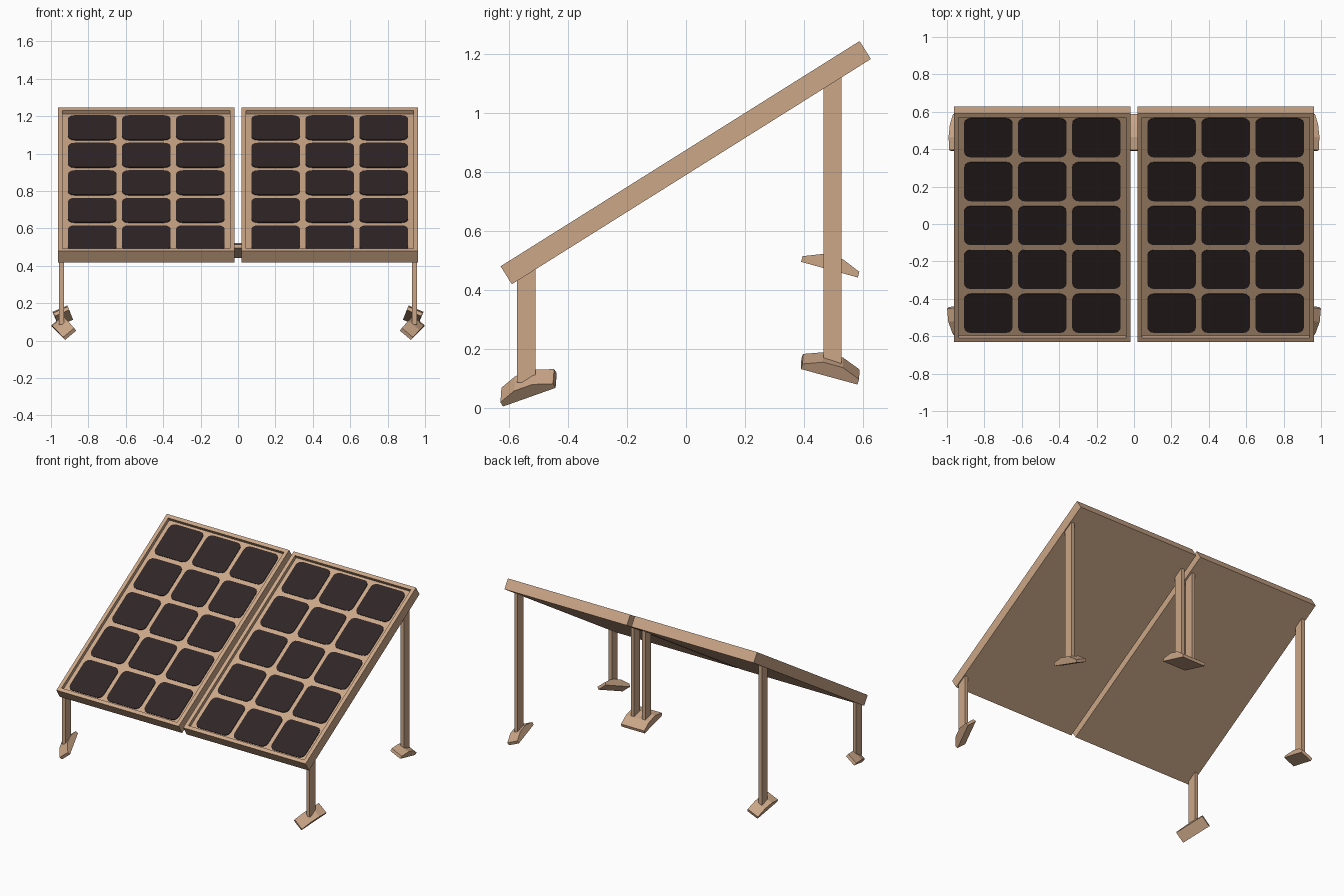
import bpy, bmesh
from math import radians, tan
from mathutils import Matrix, Vector

if "Cube" in bpy.data.objects:
    bpy.data.objects.remove(bpy.data.objects["Cube"])

TILT = radians(32.1)
PANEL_W, PANEL_L, PANEL_T = 0.945, 1.44, 0.072
RIM, RECESS = 0.036, 0.024


def material(name, color):
    m = bpy.data.materials.new(name)
    m.use_nodes = True
    m.diffuse_color = (*color, 1)
    bsdf = m.node_tree.nodes["Principled BSDF"]
    bsdf.inputs["Base Color"].default_value = (*color, 1)
    bsdf.inputs["Roughness"].default_value = 0.8
    return m


TAN = material("tan_frame", (0.60, 0.385, 0.245))
DARK = material("dark_cell", (0.028, 0.018, 0.019))


def finish(bm, name, mat, matrix=Matrix()):
    bmesh.ops.recalc_face_normals(bm, faces=bm.faces)
    mesh = bpy.data.meshes.new(name)
    bm.to_mesh(mesh)
    bm.free()
    mesh.materials.append(mat)
    obj = bpy.data.objects.new(name, mesh)
    obj.matrix_world = matrix
    bpy.context.collection.objects.link(obj)
    return obj


def add_box(bm, size, center):
    m = Matrix.Translation(center) @ Matrix.Diagonal((*size, 1))
    return bmesh.ops.create_cube(bm, size=1, matrix=m)["verts"]


def panel(side, label):
    place = Matrix.Translation((side * 0.49, -0.02, 0.8625)) @ Matrix.Rotation(TILT, 4, "X")
    # Tray with a raised rim
    bm = bmesh.new()
    add_box(bm, (PANEL_W, PANEL_L, PANEL_T), (0, 0, -PANEL_T / 2))
    bm.normal_update()
    top = max(bm.faces, key=lambda f: f.calc_center_median().z)
    bmesh.ops.inset_region(bm, faces=[top], thickness=RIM)
    # Extruding downward gives the recess vertical walls
    inner = bmesh.ops.extrude_discrete_faces(bm, faces=[top])["faces"][0]
    bmesh.ops.translate(bm, verts=inner.verts, vec=(0, 0, -RECESS))
    finish(bm, label + "_panel_frame", TAN, place)
    # Grid of round-cornered cells
    bm = bmesh.new()
    for col in range(-1, 2):
        for row in range(-2, 3):
            add_box(bm, (0.26, 0.246, 0.005), (col * 0.289, row * 0.277, -RECESS + 0.0015))
    corners = [e for e in bm.edges
               if abs(e.verts[0].co.z - e.verts[1].co.z) > 0.003]
    bmesh.ops.bevel(bm, geom=corners, offset=0.036, segments=3, profile=0.5, affect="EDGES")
    finish(bm, label + "_panel_cells", DARK, place)


def leg(name, x, y, bottom):
    # Post whose top is cut to the slope of the panel underside
    bm = bmesh.new()
    for v in add_box(bm, (0.026, 0.062, 1), (x, y, 0)):
        under = 0.42 + tan(TILT) * (v.co.y + 0.59)
        v.co.z = under + 0.004 if v.co.z > 0 else bottom
    finish(bm, name, TAN)


def foot(name, center, axis, across, width):
    # Flat-bottomed pad with an arched top, extruded across its width
    a = Vector(axis).normalized()
    w = Vector(across)
    w = (w - a * w.dot(a)).normalized()
    up = w.cross(a)
    if up.z < 0:
        up.negate()
    profile = [(-0.1, -0.01), (0.1, -0.01), (0.1, 0.01),
               (0.035, 0.036), (-0.035, 0.036), (-0.1, 0.01)]
    bm = bmesh.new()
    ring = [bm.verts.new(Vector(center) + a * p + up * q - w * width / 2) for p, q in profile]
    face = bm.faces.new(ring)
    out = bmesh.ops.extrude_face_region(bm, geom=[face])["geom"]
    moved = [g for g in out if isinstance(g, bmesh.types.BMVert)]
    bmesh.ops.translate(bm, verts=moved, vec=w * width)
    finish(bm, name, TAN)


for s, label in ((1, "left"), (-1, "right")):
    panel(s, label)
    # Outer supports
    leg(label + "_front_leg", s * 0.943, -0.543, 0.085)
    leg(label + "_back_leg", s * 0.943, 0.498, 0.14)
    foot(label + "_front_foot", (s * 0.932, -0.535, 0.067),
         (s * 0.062, 0.175, 0.062), (s * 0.06, -0.004, -0.05), 0.078)
    foot(label + "_back_foot", (s * 0.935, 0.49, 0.13),
         (s * -0.02, 0.19, -0.052), (s * 0.08, 0, -0.035), 0.085)
    # Inner supports
    leg(label + "_middle_leg", s * 0.043, 0.498, 0.49)

# Shared pad under the two middle legs
foot("middle_foot", (0, 0.49, 0.478), (0, 0.2, -0.055), (1, 0, 0), 0.18)
